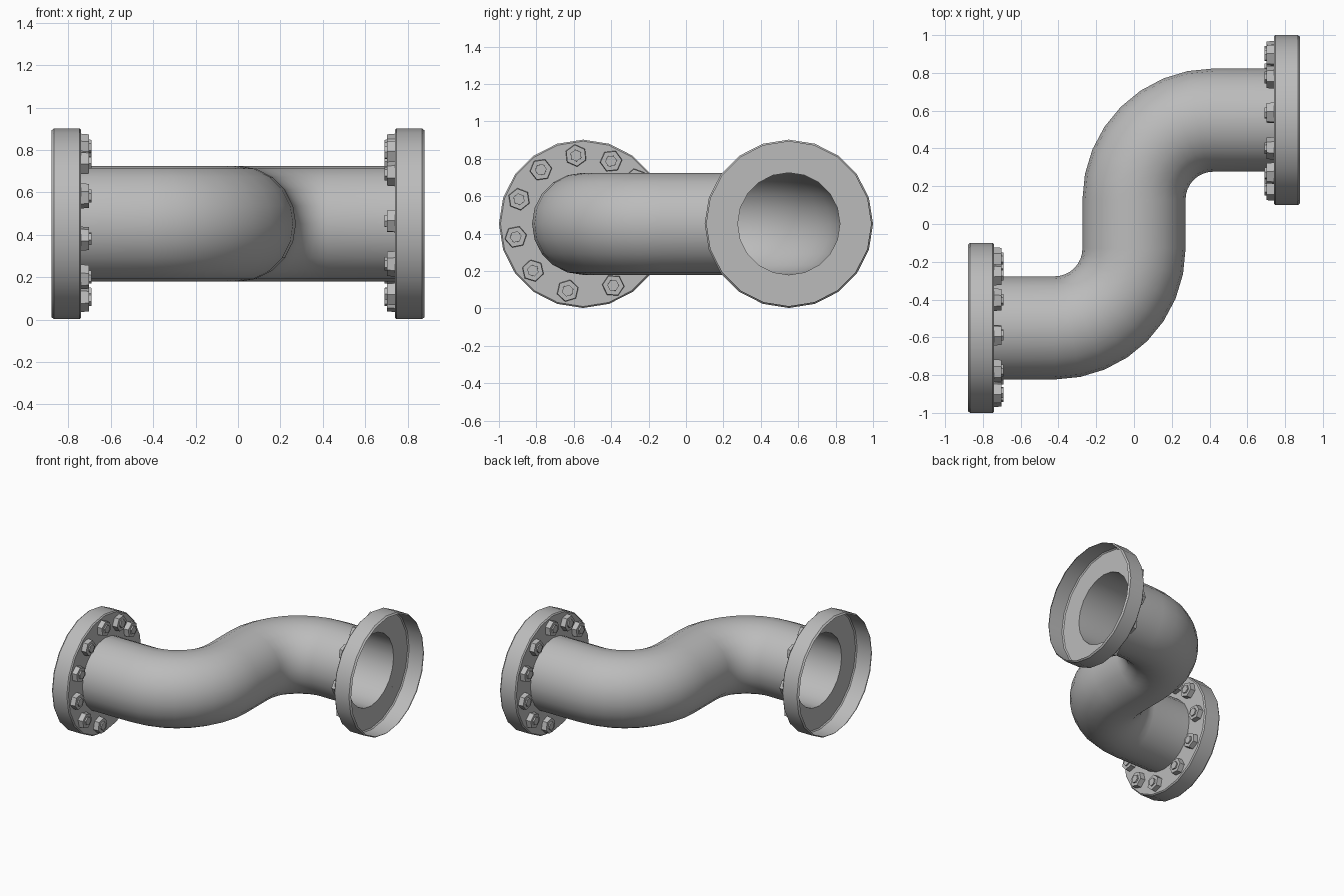
import bpy, bmesh, math
from mathutils import Matrix, Vector

cube = bpy.data.objects.get("Cube")
if cube:
    bpy.data.objects.remove(cube, do_unlink=True)

SIDES = 20
CENTRE_Z = 0.452
OFFSET_Y = 0.55      # sideways shift of each pipe end
PIPE_R = 0.273
BEND_R = 0.42
FACE_X = 0.74        # plane of the bolted flange face
BOLT_R = 0.367
BOLT_ANGLES = (2, 40, 66, 96, 128, 159, 191, 223, 257, 296, 329)

steel = bpy.data.materials.new("grey steel")
steel.use_nodes = True
GREY = (0.5, 0.5, 0.5, 1)
steel.diffuse_color = GREY
steel.node_tree.nodes["Principled BSDF"].inputs["Base Color"].default_value = GREY


def finish(bm, name, angle):
    mesh = bpy.data.meshes.new(name)
    bm.to_mesh(mesh)
    bm.free()
    mesh.materials.append(steel)
    ob = bpy.data.objects.new(name, mesh)
    bpy.context.collection.objects.link(ob)
    bpy.ops.object.select_all(action='DESELECT')
    ob.select_set(True)
    bpy.context.view_layer.objects.active = ob
    bpy.ops.object.shade_smooth_by_angle(angle=math.radians(angle))
    return ob


def ring(bm, centre, direction, radius):
    """Circle of vertices around a horizontal direction."""
    side = Vector((-direction.y, direction.x, 0))
    up = Vector((0, 0, 1))
    turns = [math.tau * i / SIDES for i in range(SIDES)]
    return [bm.verts.new(centre + radius * (side * math.cos(a) + up * math.sin(a)))
            for a in turns]


def skin(bm, rings):
    for a, b in zip(rings, rings[1:]):
        for i in range(SIDES):
            j = (i + 1) % SIDES
            bm.faces.new((a[i], a[j], b[j], b[i]))


# S-shaped pipe: straight end, quarter bend, then the same turned half round
half = [(Vector((-FACE_X, -OFFSET_Y, CENTRE_Z)), Vector((1, 0, 0)))]
for k in range(9):
    a = math.pi / 2 * k / 8
    half.append((Vector((-BEND_R + BEND_R * math.sin(a),
                         -OFFSET_Y + BEND_R * (1 - math.cos(a)), CENTRE_Z)),
                 Vector((math.cos(a), math.sin(a), 0))))
path = half + [(Vector((-p.x, -p.y, p.z)), d) for p, d in reversed(half)]
bm = bmesh.new()
skin(bm, [ring(bm, p, d, PIPE_R) for p, d in path])
finish(bm, "pipe", 40)

for name, turn in (("right", 0), ("left", math.pi)):
    place = (Matrix.Rotation(turn, 4, 'Z')
             @ Matrix.Translation((0, -OFFSET_Y, CENTRE_Z)))

    # Cupped flange, open on its outer side, with a small chamfered rim
    profile = [(PIPE_R, 0), (0.442, 0), (0.45, 0.008), (0.45, 0.128), (0.44, 0.14)]
    bm = bmesh.new()
    skin(bm, [ring(bm, Vector((-FACE_X - depth, 0, 0)), Vector((1, 0, 0)), r)
              for r, depth in profile])
    bmesh.ops.reverse_faces(bm, faces=bm.faces)
    bm.transform(place)
    finish(bm, name + "_flange", 30)

    # Hexagonal nuts with studs poking through
    bm = bmesh.new()
    for angle in BOLT_ANGLES:
        a = math.radians(angle)
        for radius, height in ((0.06, 0.038), (0.033, 0.048)):
            spot = Matrix.Translation((-FACE_X + height / 2, BOLT_R * math.cos(a),
                                       BOLT_R * math.sin(a)))
            bmesh.ops.create_cone(
                bm, cap_ends=True, segments=6, radius1=radius,
                radius2=radius * 0.95, depth=height,
                matrix=place @ spot @ Matrix.Rotation(a, 4, 'X')
                @ Matrix.Rotation(math.pi / 2, 4, 'Y'))
    finish(bm, name + "_bolts", 20)
